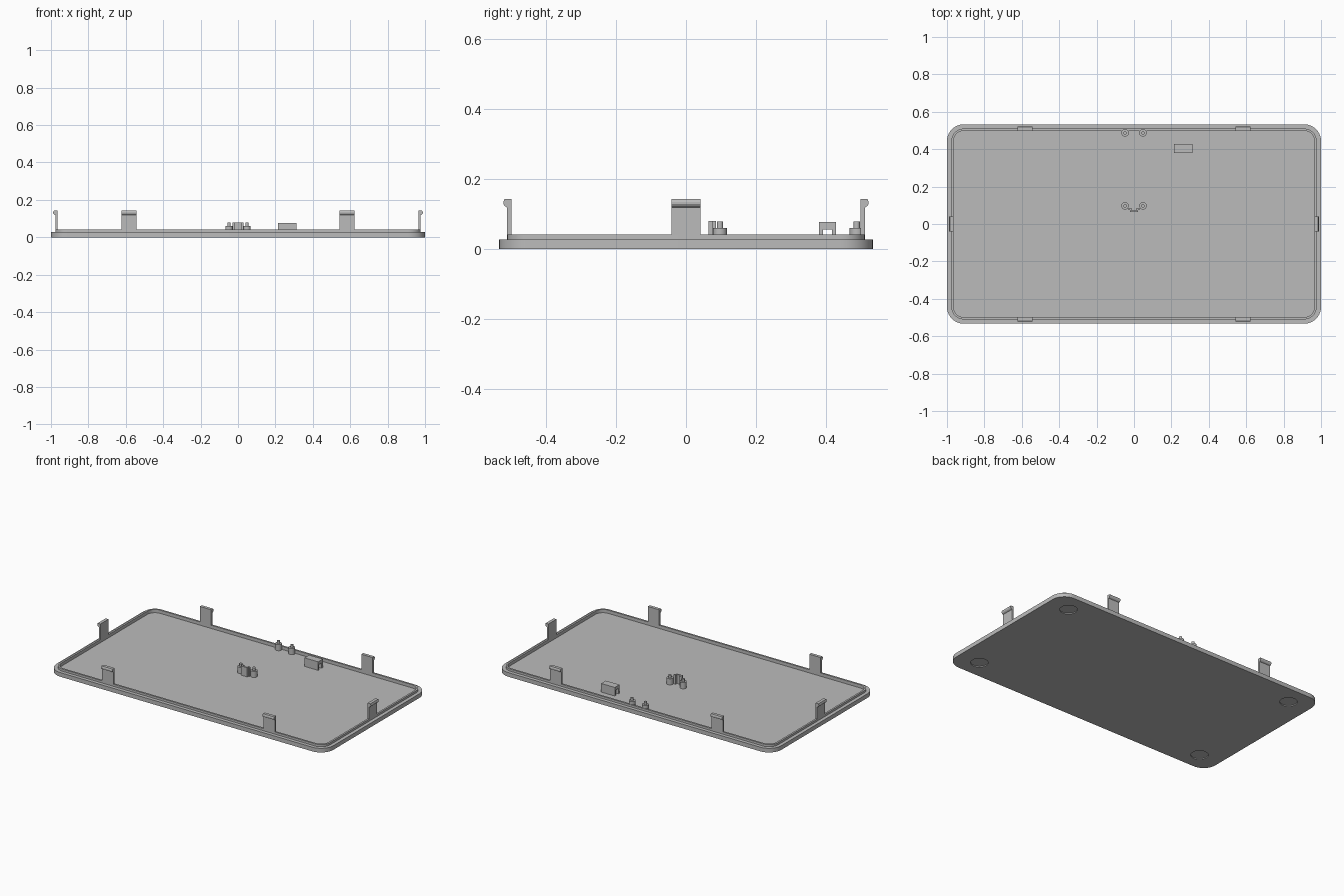
import bpy, bmesh, math
from mathutils import Vector

cube = bpy.data.objects.get("Cube")
if cube:
    bpy.data.objects.remove(cube, do_unlink=True)

HX, HY, R = 1.0, 0.533, 0.09
FLOOR = 0.02

grey = bpy.data.materials.new("grey_plastic")
grey.use_nodes = True
GREY = (0.5, 0.5, 0.5, 1)
grey.diffuse_color = GREY
grey.node_tree.nodes["Principled BSDF"].inputs["Base Color"].default_value = GREY


def finish(bm, name, smooth=False):
    bmesh.ops.recalc_face_normals(bm, faces=bm.faces)
    mesh = bpy.data.meshes.new(name)
    bm.to_mesh(mesh)
    bm.free()
    mesh.materials.append(grey)
    ob = bpy.data.objects.new(name, mesh)
    bpy.context.collection.objects.link(ob)
    if smooth:
        bpy.ops.object.select_all(action='DESELECT')
        ob.select_set(True)
        bpy.context.view_layer.objects.active = ob
        bpy.ops.object.shade_smooth_by_angle(angle=math.radians(35))
    return ob


def rounded_loop(bm, inset, z, steps=10):
    r = R - inset
    verts = []
    for q, (sx, sy) in enumerate([(1, 1), (-1, 1), (-1, -1), (1, -1)]):
        for i in range(steps + 1):
            a = math.pi / 2 * (q + i / steps)
            verts.append(bm.verts.new((sx * (HX - R) + r * math.cos(a),
                                       sy * (HY - R) + r * math.sin(a), z)))
    return verts


def prism(name, outline, depth, place, smooth=False):
    """Extrude a 2D outline; place maps (u, v, w) to a position."""
    bm = bmesh.new()
    ends = [[bm.verts.new(place(u, v, w)) for u, v in outline]
            for w in (-depth / 2, depth / 2)]
    for e in ends:
        bm.faces.new(e)
    n = len(outline)
    for i in range(n):
        j = (i + 1) % n
        bm.faces.new((ends[0][i], ends[0][j], ends[1][j], ends[1][i]))
    return finish(bm, name, smooth)


def cylinder(name, x, y, z0, z1, r, smooth=True):
    ring = [(r * math.cos(t * math.tau / 32), r * math.sin(t * math.tau / 32))
            for t in range(32)]
    return prism(name, ring, z1 - z0,
                 lambda u, v, w: (x + u, y + v, (z0 + z1) / 2 + w), smooth)


# Tray with a stepped edge, raised lip and sunken floor
bm = bmesh.new()
section = [(0, 0), (0, 0.027), (0.023, 0.027), (0.023, 0.041),
           (0.035, 0.041), (0.035, FLOOR)]
loops = [rounded_loop(bm, inset, z) for inset, z in section]
for a, b in zip(loops, loops[1:]):
    for i in range(len(a)):
        j = (i + 1) % len(a)
        bm.faces.new((a[i], a[j], b[j], b[i]))
bm.faces.new(loops[0])
bm.faces.new(loops[-1])
tray = finish(bm, "tray")

# Round foot recesses in the underside
for sx in (-1, 1):
    for sy in (-1, 1):
        cutter = cylinder("foot_cutter", sx * 0.85, sy * 0.41, -0.02, 0.006, 0.052, False)
        cutter.hide_render = True
        mod = tray.modifiers.new("foot_recess", 'BOOLEAN')
        mod.operation = 'DIFFERENCE'
        mod.solver = 'EXACT'
        mod.object = cutter
        bpy.ops.object.select_all(action='DESELECT')
        tray.select_set(True)
        bpy.context.view_layer.objects.active = tray
        bpy.ops.object.modifier_apply(modifier=mod.name)
        bpy.data.objects.remove(cutter, do_unlink=True)
bpy.ops.object.shade_smooth_by_angle(angle=math.radians(35))

# Snap clips: thin stems with an outward hook (u points outward from the inner face)
hook = [(0, FLOOR - 0.005), (0.012, FLOOR - 0.005), (0.012, 0.118), (0.019, 0.122),
        (0.023, 0.128), (0.023, 0.134), (0.02, 0.142), (0, 0.142)]


def clip(name, x, y, out):
    o = Vector((out[0], out[1], 0))
    side = Vector((-out[1], out[0], 0))
    base = Vector((x, y, 0))
    prism(name, hook, 0.082,
          lambda u, v, w: base + o * u + side * w + Vector((0, 0, v)))


for s, end in ((-1, "right"), (1, "left")):
    clip(end + "_end_clip", s * (HX - 0.035), 0, (s, 0))
    for t, edge in ((-1, "front"), (1, "back")):
        clip(f"{edge}_{end}_clip", s * 0.583, t * (HY - 0.035), (0, t))

# Stepped locating posts
for y, row in ((0.097, "middle"), (0.487, "back")):
    for s, end in ((-1, "right"), (1, "left")):
        cylinder(f"{row}_{end}_post", s * 0.048, y, FLOOR - 0.002, 0.06, 0.02)
        cylinder(f"{row}_{end}_pin", s * 0.048, y, 0.058, 0.078, 0.009)

# Bridge: inverted channel running along x
channel = [(0.38, FLOOR), (0.38, 0.076), (0.428, 0.076), (0.428, FLOOR),
           (0.417, FLOOR), (0.417, 0.055), (0.391, 0.055), (0.391, FLOOR)]
prism("bridge", channel, 0.098, lambda u, v, w: (0.264 + w, u, v))

# Upright U-shaped holder between the middle posts
holder = [(-0.022, 0.064), (0.022, 0.064), (0.022, 0.076), (0.03, 0.076),
          (0.03, 0.086), (0.014, 0.086), (0.014, 0.073), (-0.014, 0.073),
          (-0.014, 0.086), (-0.03, 0.086), (-0.03, 0.076), (-0.022, 0.076)]
prism("holder", holder, 0.06, lambda u, v, w: (u, v, 0.05 + w))
